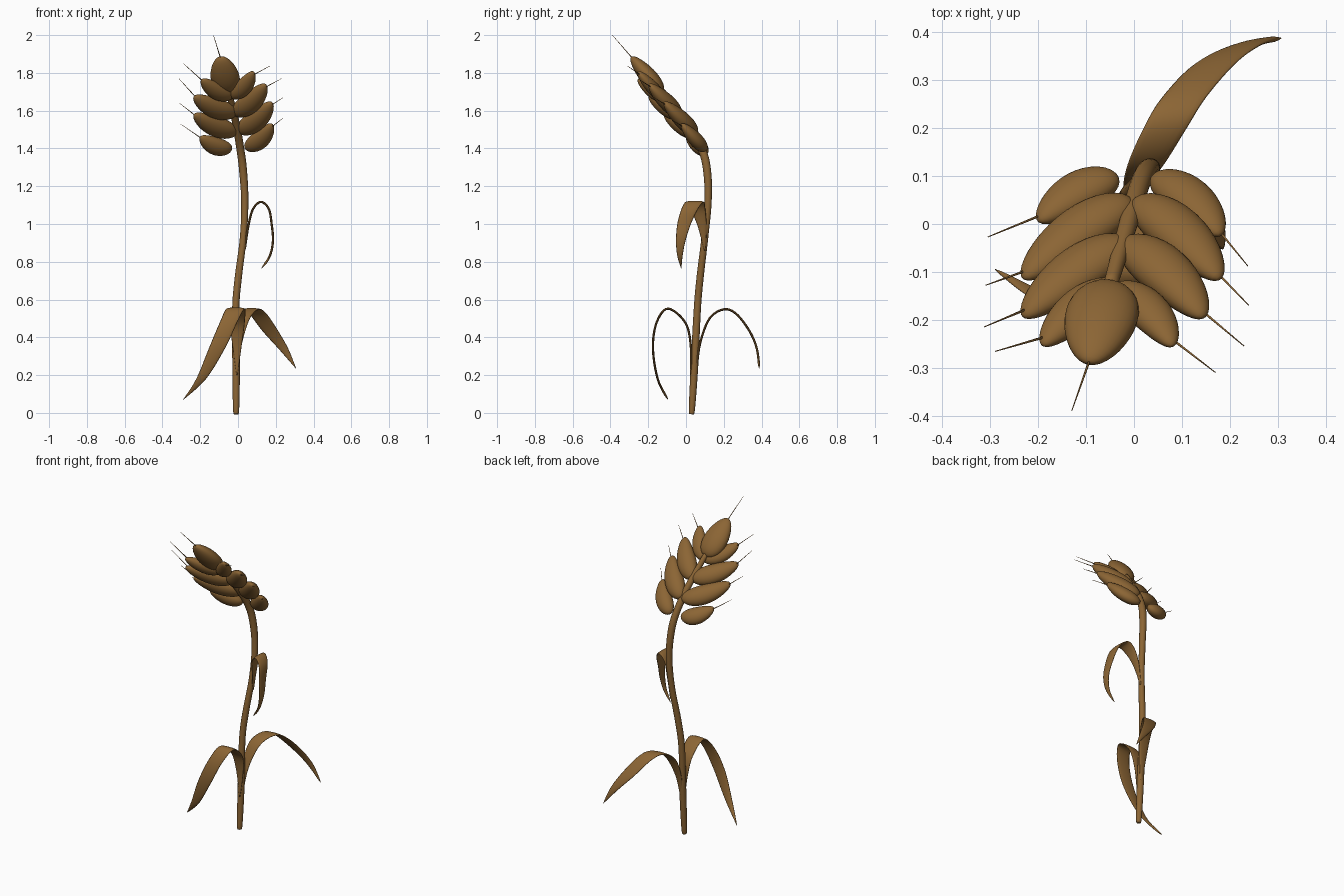
import bpy, bmesh, math
from mathutils import Vector, Matrix

mat = bpy.data.materials.new("straw_brown")
mat.diffuse_color = (0.26, 0.13, 0.035, 1)


def finish(name, bm):
    bmesh.ops.recalc_face_normals(bm, faces=bm.faces)
    me = bpy.data.meshes.new(name)
    bm.to_mesh(me)
    bm.free()
    for p in me.polygons:
        p.use_smooth = True
    me.materials.append(mat)
    ob = bpy.data.objects.new(name, me)
    bpy.context.collection.objects.link(ob)
    return ob


def catmull(p, t):
    i = min(int(t), len(p) - 2)
    u = t - i
    a, b, c, d = p[max(i - 1, 0)], p[i], p[i + 1], p[min(i + 2, len(p) - 1)]
    return 0.5 * (2 * b + (c - a) * u + (2 * a - 5 * b + 4 * c - d) * u * u
                  + (3 * b - a - 3 * c + d) * u ** 3)


def sweep(name, rows, cross, thick=None, steps=6, sides=16):
    """Loft an elliptical section along rows of (x, y, z, half width)."""
    pts = [Vector(r) for r in rows]
    n = (len(pts) - 1) * steps
    s = [catmull(pts, i / steps) for i in range(n + 1)]
    cross = Vector(cross)
    bm = bmesh.new()
    rings = []
    for i, q in enumerate(s):
        tan = (s[min(i + 1, n)] - s[max(i - 1, 0)]).xyz
        side = tan.cross(cross).normalized()
        w = max(q.w, 0.0008)
        h = min(w, thick) if thick else w
        rings.append([bm.verts.new(q.xyz + cross * w * math.cos(a) + side * h * math.sin(a))
                      for a in (2 * math.pi * k / sides for k in range(sides))])
    for r0, r1 in zip(rings, rings[1:]):
        for k in range(sides):
            j = (k + 1) % sides
            bm.faces.new((r0[k], r0[j], r1[j], r1[k]))
    bm.faces.new(rings[0])
    bm.faces.new(rings[-1])
    return finish(name, bm)


# ear plane: axis along the nodding stem tip, normal to the flat side
ear_axis = Vector((-0.12, -0.54, 0.80)).normalized()
ear_normal = Vector((1, 0, 0)).cross(ear_axis).normalized()


def grain(name, base, tip, width, thick, bulge, awn_end):
    base, tip, end = Vector(base), Vector(tip), Vector(awn_end)
    d = (tip - base).normalized()
    nrm = (ear_normal - d * ear_normal.dot(d)).normalized()
    side = nrm.cross(d)
    if side.dot(ear_axis) > 0:
        side = -side
    half = (tip - base).length / 2
    bm = bmesh.new()
    bmesh.ops.create_uvsphere(bm, u_segments=28, v_segments=18, radius=1)
    for v in bm.verts:
        x, y, z = v.co
        f = 1 - 0.2 * z
        v.co = ((base + tip) / 2 + d * z * half + nrm * y * f * thick / 2
                + side * (x * f * width / 2 + bulge * (1 - z * z) - bulge / 2))
    finish(name, bm)
    # bristle growing from the grain tip
    start = tip - d * 0.03
    cross = (end - start).cross(ear_normal).normalized()
    sweep(name + "_awn", [(*start, 0.003), (*end, 0.001)], cross, steps=2, sides=6)


# stem running into the ear
sweep("stem", [
    (-0.01, 0.03, 0.0, 0.006), (-0.01, 0.031, 0.015, 0.016), (-0.01, 0.045, 0.25, 0.02),
    (-0.012, 0.06, 0.55, 0.019), (0.002, 0.075, 0.72, 0.019), (0.028, 0.1, 0.93, 0.018),
    (0.036, 0.117, 1.12, 0.019), (0.027, 0.112, 1.28, 0.021), (0.012, 0.082, 1.4, 0.021),
    (-0.012, 0.0, 1.54, 0.02), (-0.05, -0.13, 1.71, 0.015)], (1, 0, 0))

# drooping leaves
sweep("back_leaf", [
    (-0.005, 0.055, 0.22, 0.003), (0.0, 0.075, 0.37, 0.022), (0.025, 0.125, 0.5, 0.038),
    (0.065, 0.2, 0.548, 0.045), (0.105, 0.265, 0.525, 0.046), (0.17, 0.335, 0.435, 0.042),
    (0.24, 0.375, 0.34, 0.026), (0.307, 0.388, 0.235, 0.001)], (1, 0, 0), 0.006)
sweep("front_leaf", [
    (-0.005, 0.025, 0.2, 0.003), (-0.005, 0.025, 0.36, 0.025), (-0.005, -0.005, 0.48, 0.041),
    (-0.012, -0.095, 0.552, 0.048), (-0.05, -0.155, 0.48, 0.046), (-0.11, -0.175, 0.345, 0.043),
    (-0.195, -0.15, 0.18, 0.026), (-0.29, -0.095, 0.07, 0.001)], (1, 0, 0), 0.006)
sweep("upper_leaf", [
    (0.035, 0.1, 0.86, 0.004), (0.055, 0.085, 0.99, 0.024), (0.08, 0.062, 1.08, 0.04),
    (0.122, 0.047, 1.117, 0.047), (0.163, 0.02, 1.08, 0.044), (0.178, -0.01, 1.0, 0.036),
    (0.185, -0.028, 0.91, 0.025), (0.168, -0.032, 0.83, 0.014), (0.125, -0.025, 0.765, 0.001)],
    (0, 1, 0), 0.006)

# paired grains: base, tip, width, bristle end
left = [
    ((-0.04, 0.105, 1.385), (-0.205, 0.01, 1.455), 0.1, (-0.305, -0.027, 1.53)),
    ((-0.01, 0.055, 1.475), (-0.237, -0.11, 1.575), 0.115, (-0.31, -0.128, 1.64)),
    ((-0.015, -0.03, 1.575), (-0.237, -0.19, 1.67), 0.115, (-0.313, -0.215, 1.77)),
    ((-0.035, -0.12, 1.665), (-0.197, -0.25, 1.76), 0.095, (-0.29, -0.266, 1.85))]
right = [
    ((0.05, 0.105, 1.39), (0.187, -0.02, 1.525), 0.1, (0.238, -0.088, 1.56)),
    ((0.01, 0.055, 1.48), (0.185, -0.112, 1.64), 0.115, (0.24, -0.17, 1.67)),
    ((-0.015, -0.03, 1.575), (0.152, -0.192, 1.735), 0.115, (0.23, -0.255, 1.77)),
    ((-0.03, -0.125, 1.665), (0.088, -0.252, 1.803), 0.09, (0.17, -0.31, 1.837))]
for side_name, rows in (("left", left), ("right", right)):
    for i, (b, t, w, e) in enumerate(rows):
        grain(f"{side_name}_grain_{i + 1}", b, t, w, w * 0.74, 0.014, e)

# grain at the tip of the ear
grain("top_grain", (-0.05, -0.125, 1.695), (-0.093, -0.29, 1.885), 0.15, 0.09, 0,
      (-0.13, -0.39, 2.0))
